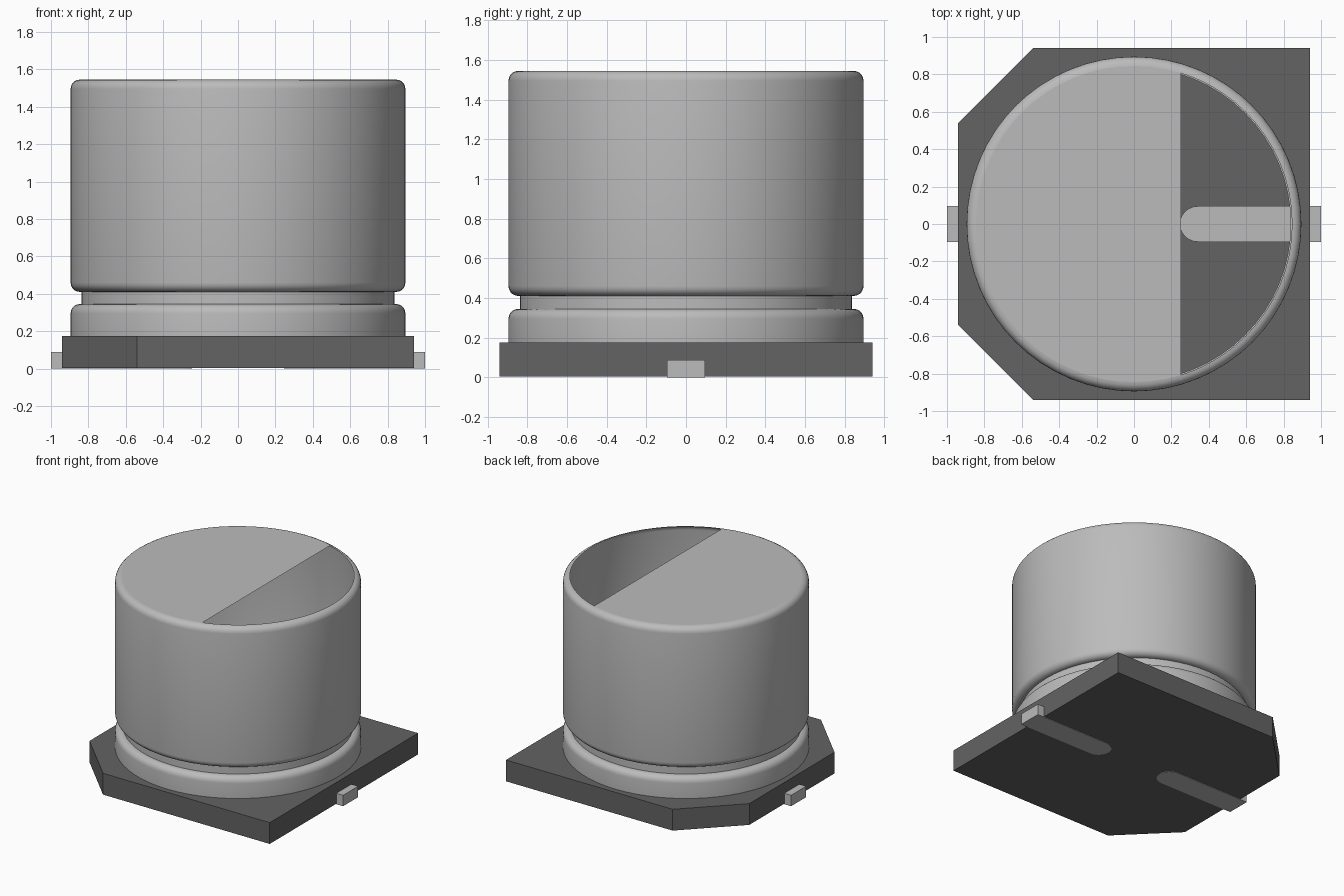
import bpy, bmesh, math

cube = bpy.data.objects.get("Cube")
if cube:
    bpy.data.objects.remove(cube, do_unlink=True)

SEGS = 64
BASE_Z, BASE_TOP = 0.004, 0.175
TOP_Z, TOP_R = 1.545, 0.845


def material(name, value):
    m = bpy.data.materials.new(name)
    m.use_nodes = True
    colour = (value, value, value, 1)
    m.diffuse_color = colour
    m.node_tree.nodes["Principled BSDF"].inputs["Base Color"].default_value = colour
    return m


def finish(bm, name, mat, fix_normals=True):
    if fix_normals:
        bmesh.ops.recalc_face_normals(bm, faces=bm.faces[:])
    mesh = bpy.data.meshes.new(name)
    bm.to_mesh(mesh)
    bm.free()
    mesh.materials.append(mat)
    ob = bpy.data.objects.new(name, mesh)
    bpy.context.collection.objects.link(ob)
    return ob


def ring(bm, points, z):
    return [bm.verts.new((x, y, z)) for x, y in points]


def circle(r):
    return [(r * math.cos(2 * math.pi * i / SEGS), r * math.sin(2 * math.pi * i / SEGS))
            for i in range(SEGS)]


def skin(bm, low, high):
    n = len(low)
    for i in range(n):
        j = (i + 1) % n
        bm.faces.new((low[i], low[j], high[j], high[i]))


def loop_edges(bm, verts):
    return [bm.edges.get((v, verts[(i + 1) % len(verts)])) for i, v in enumerate(verts)]


aluminium = material("light grey metal", 0.5)
plastic = material("dark grey plastic", 0.126)

# Base: square with two chamfered corners and a round well under the can
outline = [(0.94, -0.94), (0.94, 0.94), (-0.54, 0.94), (-0.94, 0.54),
           (-0.94, -0.54), (-0.54, -0.94)]
bm = bmesh.new()
low, high = ring(bm, outline, BASE_Z), ring(bm, outline, BASE_TOP)
bm.faces.new(low[::-1])
skin(bm, low, high)
floor, rim = ring(bm, circle(0.88), 0.012), ring(bm, circle(0.88), BASE_TOP)
bm.faces.new(floor)
skin(bm, rim, floor)
bmesh.ops.triangle_fill(bm, use_beauty=True,
                        edges=loop_edges(bm, high) + loop_edges(bm, rim))
finish(bm, "base", plastic)


# Can wall: lathed profile with a crimped groove and rounded lips
def arc(cr, cz, r, start, end, steps=5):
    return [(cr + r * math.cos(math.radians(start + (end - start) * i / steps)),
             cz + r * math.sin(math.radians(start + (end - start) * i / steps)))
            for i in range(steps + 1)]


profile = ([(0.895, BASE_TOP)] + arc(0.845, 0.295, 0.05, 0, 90)
           + [(0.838, 0.345), (0.838, 0.41)]
           + arc(0.845, 0.46, 0.05, -90, 0)
           + arc(TOP_R, TOP_Z - 0.05, 0.05, 0, 90))
bm = bmesh.new()
rings = [ring(bm, circle(r), z) for r, z in profile]
for a, b in zip(rings, rings[1:]):
    skin(bm, a, b)
can = finish(bm, "can_wall", aluminium, fix_normals=False)
bpy.ops.object.select_all(action='DESELECT')
can.select_set(True)
bpy.context.view_layer.objects.active = can
bpy.ops.object.shade_smooth_by_angle(angle=math.radians(40))

# Can top: disc cut off along a straight chord, leaving an open segment
cut = math.acos(0.25 / TOP_R)
steps = [2 * math.pi * i / SEGS for i in range(SEGS)]
angles = [cut] + [a for a in steps if cut < a < 2 * math.pi - cut] + [2 * math.pi - cut]
bm = bmesh.new()
bm.faces.new(ring(bm, [(TOP_R * math.cos(a), TOP_R * math.sin(a)) for a in angles], TOP_Z))
finish(bm, "can_top", aluminium, fix_normals=False)

# Leads: flat bars with a rounded inner end, one on each side
for side, name in ((1, "left_lead"), (-1, "right_lead")):
    shape = [(1.0, -0.095), (1.0, 0.095)]
    for i in range(13):
        a = math.pi / 2 + math.pi * i / 12
        shape.append((0.34 + 0.095 * math.cos(a), 0.095 * math.sin(a)))
    shape = [(side * x, y) for x, y in shape]
    bm = bmesh.new()
    low, high = ring(bm, shape, 0), ring(bm, shape, 0.088)
    bm.faces.new(low)
    bm.faces.new(high)
    skin(bm, low, high)
    finish(bm, name, aluminium)
